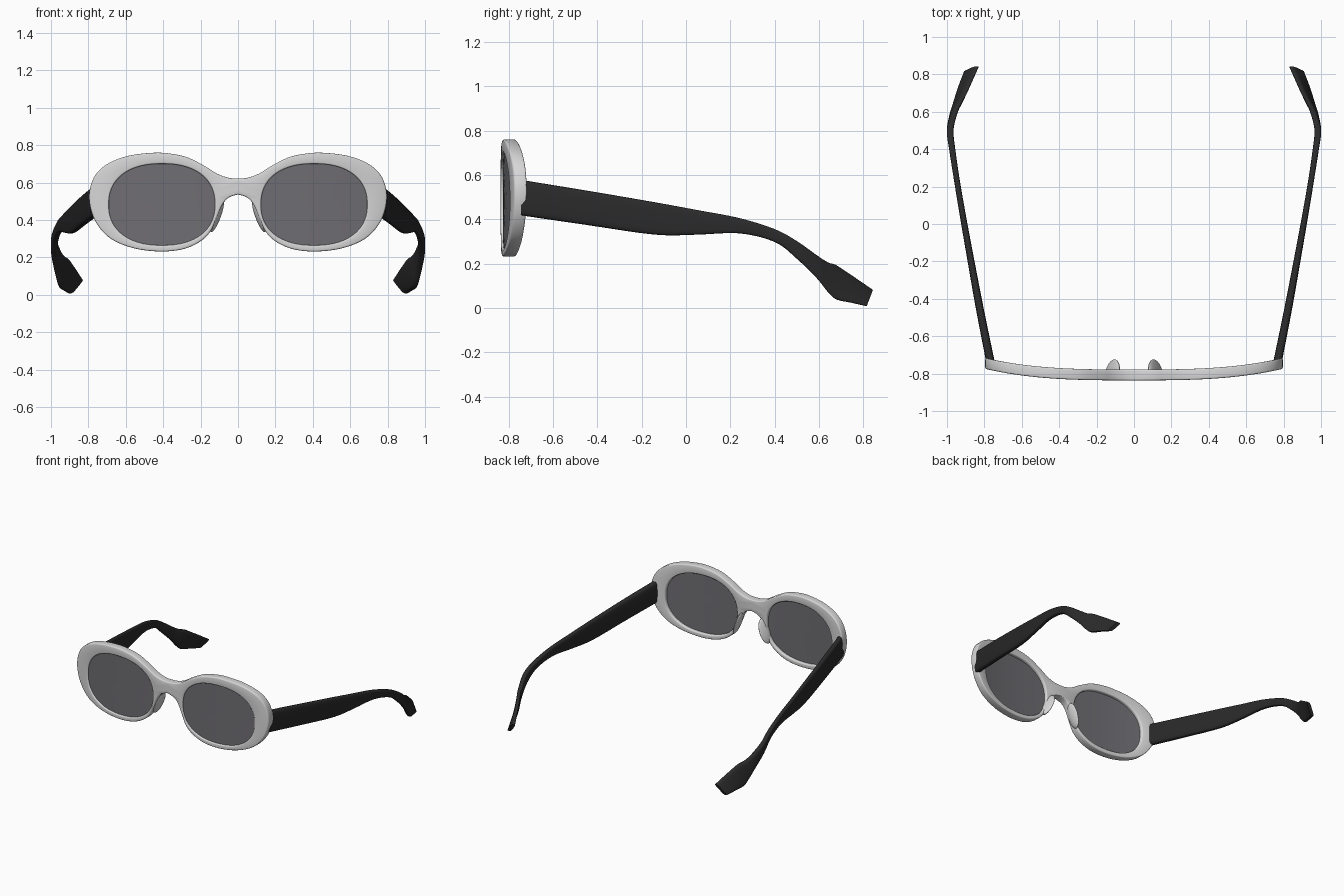
import bpy, bmesh, math
from mathutils import Vector

if "Cube" in bpy.data.objects:
    bpy.data.objects.remove(bpy.data.objects["Cube"], do_unlink=True)


def material(name, rgb):
    m = bpy.data.materials.new(name)
    m.use_nodes = True
    m.diffuse_color = (*rgb, 1)
    m.node_tree.nodes["Principled BSDF"].inputs["Base Color"].default_value = (*rgb, 1)
    return m


PALE = material("pale grey frame", (0.68, 0.68, 0.68))
SMOKE = material("smoke grey lens", (0.16, 0.155, 0.17))
BLACK = material("black temple", (0.023, 0.023, 0.023))


def catmull(points, steps):
    """Smooth a list of tuples of any length with a Catmull-Rom spline."""
    out = []
    for i in range(len(points) - 1):
        a, b, c, d = (points[min(max(i + k, 0), len(points) - 1)] for k in (-1, 0, 1, 2))
        for s in range(steps):
            t = s / steps
            out.append(tuple(
                0.5 * (2 * q + (r - p) * t + (2 * p - 5 * q + 4 * r - u) * t * t
                       + (3 * q - p - 3 * r + u) * t ** 3)
                for p, q, r, u in zip(a, b, c, d)))
    return out + [tuple(points[-1])]


def finish(name, bm, mat, bevel=0, angle=40):
    """Make an object, mirror it across x, bevel if asked and shade smooth."""
    bmesh.ops.recalc_face_normals(bm, faces=bm.faces)
    mesh = bpy.data.meshes.new(name)
    bm.to_mesh(mesh)
    bm.free()
    ob = bpy.data.objects.new(name, mesh)
    bpy.context.collection.objects.link(ob)
    mesh.materials.append(mat)
    mirror = ob.modifiers.new("mirror", "MIRROR")
    mirror.merge_threshold = 0.0005
    if bevel:
        b = ob.modifiers.new("bevel", "BEVEL")
        b.width, b.segments = bevel, 3
        b.limit_method, b.angle_limit = "ANGLE", math.radians(50)
    bpy.ops.object.select_all(action="DESELECT")
    ob.select_set(True)
    bpy.context.view_layer.objects.active = ob
    bpy.ops.object.convert(target="MESH")
    bpy.ops.object.shade_smooth_by_angle(angle=math.radians(angle))
    return ob


def wrap(x):
    """Front surface of the gently wrapped face."""
    return -0.836 + 0.06 * (abs(x) / 0.79) ** 3


# Lens opening: a squarish oval
CX, CZ, RX, RZ, POWER = 0.407, 0.483, 0.284, 0.218, 2.3


def opening(angle, scale=1):
    c, s = math.cos(angle), math.sin(angle)
    r = scale / (abs(c / RX) ** POWER + abs(s / RZ) ** POWER) ** (1 / POWER)
    return CX + r * c, CZ + r * s


# Frame front: half outline from bridge top round to bridge underside
outline = catmull([
    (0, .622), (.05, .626), (.11, .647), (.18, .69), (.27, .735), (.36, .755),
    (.45, .76), (.58, .745), (.69, .705), (.76, .645), (.793, .56), (.79, .47),
    (.755, .38), (.68, .30), (.56, .25), (.42, .232), (.30, .243), (.21, .28),
    (.15, .335), (.115, .41), (.085, .48), (.05, .52), (0, .537)], 4)
outline += [(0, .56), (0, .58), (0, .60)]
bm = bmesh.new()
rows = []
for x, z in outline:
    ix, iz = opening(math.atan2(z - CZ, x - CX))
    rows.append([bm.verts.new(p) for p in (
        (ix, wrap(ix), iz), (x, wrap(x), z),
        (x, wrap(x) + 0.058, z), (ix, wrap(ix) + 0.058, iz))])
for a, b in zip(rows, rows[1:] + rows[:1]):
    for k in range(4):
        j = (k + 1) % 4
        if k == 1 and abs(a[1].co.x) + abs(b[1].co.x) < 1e-6:
            continue  # open at the centre so the halves weld
        bm.faces.new((a[k], a[j], b[j], b[k]))
finish("frame_front", bm, PALE, bevel=0.013)

# Lenses: thin curved panes
bm = bmesh.new()
N = 64
layers = []
for depth in (0.010, 0.036):
    centre = bm.verts.new((CX, wrap(CX) + depth, CZ))
    rings = []
    for scale in (0.35, 0.7, 1.01):
        pts = [opening(2 * math.pi * i / N, scale) for i in range(N)]
        rings.append([bm.verts.new((x, wrap(x) + depth, z)) for x, z in pts])
    for i in range(N):
        j = (i + 1) % N
        bm.faces.new((centre, rings[0][i], rings[0][j]))
        for a, b in zip(rings, rings[1:]):
            bm.faces.new((a[i], b[i], b[j], a[j]))
    layers.append(rings[-1])
for i in range(N):
    j = (i + 1) % N
    bm.faces.new((layers[0][i], layers[1][i], layers[1][j], layers[0][j]))
finish("lenses", bm, SMOKE)

# Temples: rounded-box sections lofted along the arm
# station = y, middle x, thickness, top z, bottom z, inward lean of the top
stations = catmull([
    (-.745, .766, .046, .578, .418, 0), (-.45, .825, .042, .53, .375, 0),
    (-.14, .882, .036, .477, .331, 0), (.05, .916, .033, .442, .331, 0),
    (.24, .948, .031, .406, .337, 0), (.40, .972, .033, .356, .298, 0),
    (.50, .983, .036, .302, .222, 0), (.59, .965, .036, .238, .134, .005),
    (.64, .946, .036, .206, .072, .01), (.68, .930, .034, .192, .038, .016),
    (.75, .902, .032, .142, .024, .024), (.829, .869, .032, .082, .008, .03)], 4)
SIDES = 20
bm = bmesh.new()
loops = []
for y, x, thick, top, low, lean in stations:
    loop = []
    skew = 0.014 * max(0, (y - 0.7) / 0.13)  # slanted tip
    for k in range(SIDES):
        a = 2 * math.pi * k / SIDES
        c, s = math.cos(a), math.sin(a)
        u = math.copysign(abs(c) ** 0.5, c)
        v = math.copysign(abs(s) ** 0.5, s)
        loop.append(bm.verts.new((x + u * thick / 2 - v * lean, y + v * skew,
                                  (top + low) / 2 + v * (top - low) / 2)))
    loops.append(loop)
for a, b in zip(loops, loops[1:]):
    for k in range(SIDES):
        j = (k + 1) % SIDES
        bm.faces.new((a[k], a[j], b[j], b[k]))
bm.faces.new(loops[0])
bm.faces.new(loops[-1])
finish("temples", bm, BLACK, angle=50)

# Nose pads: small fins behind the inner rims
bm = bmesh.new()
bmesh.ops.create_uvsphere(bm, u_segments=20, v_segments=12, radius=1)
for v in bm.verts:
    p = v.co.copy()
    taper = 1 - 0.45 * max(0, p.y)
    v.co = Vector((0.112 + 0.021 * p.x * taper - 0.03 * p.z - 0.008 * p.y,
                   -0.776 + 0.052 * p.y, 0.42 + 0.085 * p.z))
finish("nose_pads", bm, PALE)
